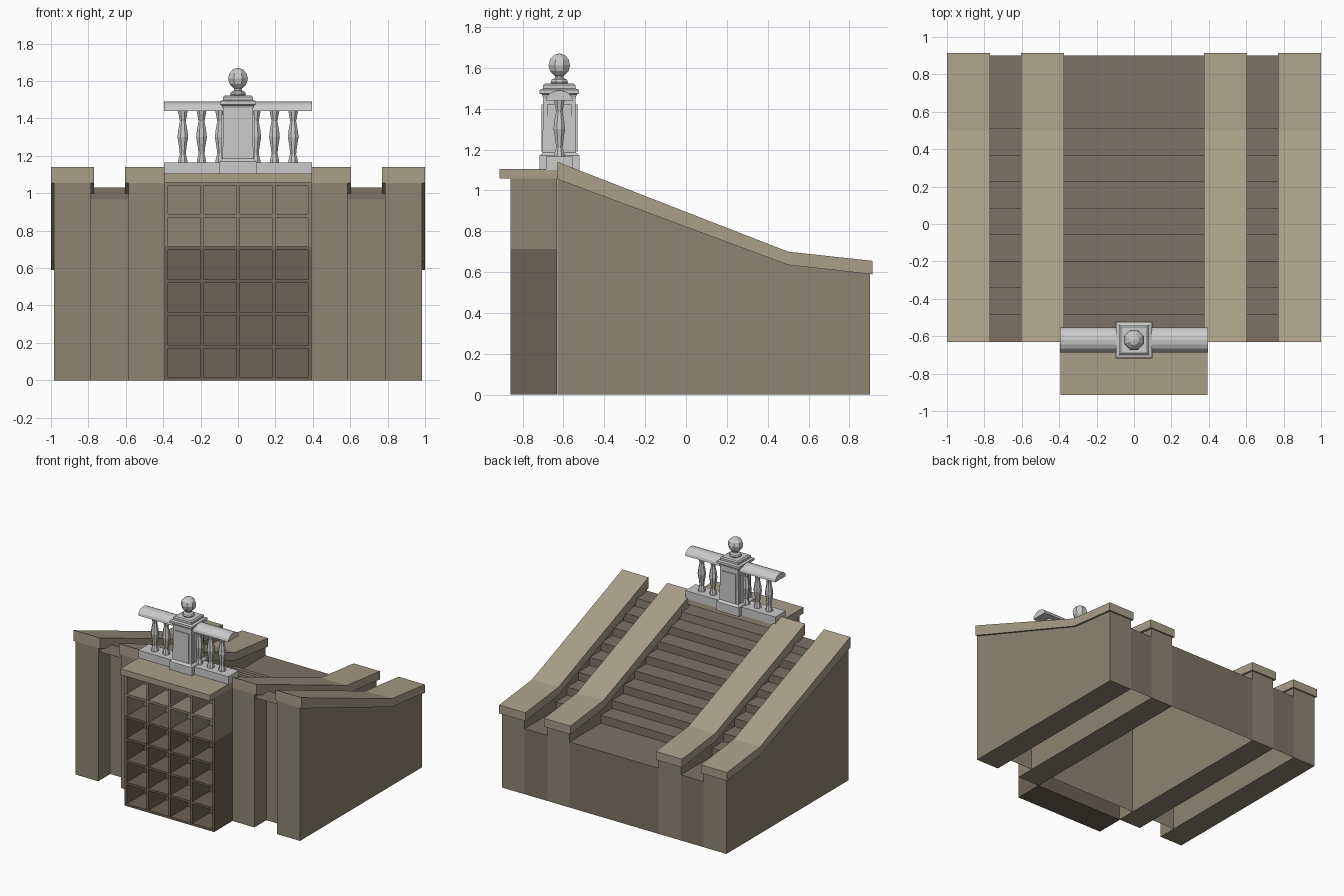
import bpy, bmesh, math

if "Cube" in bpy.data.objects:
    bpy.data.objects.remove(bpy.data.objects["Cube"])

def material(name, rgb):
    m = bpy.data.materials.new(name)
    m.diffuse_color = (*rgb, 1)
    m.use_nodes = True
    m.node_tree.nodes["Principled BSDF"].inputs["Base Color"].default_value = m.diffuse_color
    return m

CAP = material("light_stone", (0.40, 0.35, 0.25))
WALL = material("wall_stone", (0.27, 0.235, 0.17))
STEP = material("step_stone", (0.20, 0.17, 0.13))
DARK = material("dark_wood", (0.15, 0.12, 0.09))

def finish(name, bm, mat=None):
    me = bpy.data.meshes.new(name)
    bm.to_mesh(me)
    bm.free()
    ob = bpy.data.objects.new(name, me)
    bpy.context.collection.objects.link(ob)
    if mat:
        me.materials.append(mat)
    return ob

def extrude_x(name, pts, x0, x1, mat=None, closed=True):
    """Sweep a (y, z) profile along x, as a solid or an open sheet."""
    bm = bmesh.new()
    a = [bm.verts.new((x0, y, z)) for y, z in pts]
    b = [bm.verts.new((x1, y, z)) for y, z in pts]
    n = len(pts)
    for i in range(n if closed else n - 1):
        j = (i + 1) % n
        bm.faces.new((a[i], a[j], b[j], b[i]))
    if closed:
        bm.faces.new(a)
        bm.faces.new(b)
        bmesh.ops.recalc_face_normals(bm, faces=bm.faces)
    return finish(name, bm, mat)

def box(name, x0, x1, y0, y1, z0, z1, mat=None):
    return extrude_x(name, [(y0, z0), (y1, z0), (y1, z1), (y0, z1)], x0, x1, mat)

def lathe(name, prof, x, y, sides, turn=0.0):
    """Stack of n-sided rings from (radius, z) pairs."""
    bm = bmesh.new()
    rings = []
    for r, z in prof:
        rings.append([bm.verts.new((x + r * math.cos(turn + k * math.tau / sides),
                                    y + r * math.sin(turn + k * math.tau / sides), z))
                      for k in range(sides)])
    for lo, hi in zip(rings, rings[1:]):
        for k in range(sides):
            m = (k + 1) % sides
            bm.faces.new((lo[k], lo[m], hi[m], hi[k]))
    bm.faces.new(rings[0][::-1])
    bm.faces.new(rings[-1])
    return finish(name, bm)

# Sloping walls with overhanging caps
body = [(-0.63, 0), (0.90, 0), (0.90, 0.59), (0.50, 0.635), (-0.63, 1.055)]
cap = [(-0.63, 1.055), (0.50, 0.635), (0.913, 0.589), (0.913, 0.655), (0.50, 0.70), (-0.63, 1.14)]
for s, side in ((-1, "left"), (1, "right")):
    for label, b0, b1, c0, c1 in (("inner", 0.39, 0.585, 0.375, 0.605),
                                  ("outer", 0.785, 0.985, 0.77, 1.0)):
        extrude_x(f"{label}_wall_{side}", body, *sorted((s * b0, s * b1)), WALL)
        extrude_x(f"{label}_cap_{side}", cap, *sorted((s * c0, s * c1)), CAP)

# Three flights of steps, open underneath, with a recessed front panel
steps = [(0.90, 0.0), (0.90, 0.52)]
for i in range(8):
    y = 0.51 - i * 0.1415
    steps += [(y, 0.52 + i * 0.06375), (y, 0.52 + (i + 1) * 0.06375)]
steps.append((-0.63, 1.03))
for label, x0, x1 in (("middle", -0.39, 0.39), ("left", -0.785, -0.585), ("right", 0.585, 0.785)):
    extrude_x(f"steps_{label}", steps, x0, x1, STEP, closed=False)
    extrude_x(f"front_panel_{label}", [(-0.48, 1.03), (-0.48, 0)], x0, x1, WALL, closed=False)

# Open rack of 4 x 6 compartments
W, T = 0.393, 0.009
levels = [0.009, 0.18, 0.354, 0.53, 0.705, 0.88, 1.05]
for i, z in enumerate(levels):
    box(f"rack_shelf_{i}", -W, W, -0.86, -0.635, z - T, z + T, DARK if i < 5 else WALL)
for i in range(5):
    x = (-W + T) + i * (W - T) / 2
    box(f"rack_upright_lower_{i}", x - T, x + T, -0.858, -0.636, 0, 0.705, DARK)
    box(f"rack_upright_upper_{i}", x - T, x + T, -0.858, -0.636, 0.705, 1.055, WALL)
box("rack_back_lower", -W, W, -0.645, -0.632, 0, 0.705, DARK)
box("rack_back_upper", -W, W, -0.645, -0.632, 0.705, 1.055, WALL)
box("rack_top_slab", -W, W, -0.913, -0.56, 1.058, 1.105, CAP)

# Balustrade: base, half-round rail, turned balusters
CY = -0.62
box("balustrade_base", -0.395, 0.395, CY - 0.065, CY + 0.065, 1.10, 1.165)
rail = [(CY + 0.066 * math.cos(a * math.pi / 8), 1.44 + 0.05 * math.sin(a * math.pi / 8))
        for a in range(9)]
extrude_x("handrail", rail, -0.395, 0.395)
turned = [(0.028, 1.16), (0.026, 1.18), (0.017, 1.21), (0.022, 1.25), (0.031, 1.30),
          (0.026, 1.34), (0.017, 1.385), (0.024, 1.42), (0.029, 1.445)]
for i in range(3):
    for s in (-1, 1):
        lathe(f"baluster_{'left' if s < 0 else 'right'}_{i}", turned,
              s * (0.095 + 0.1 * i), CY, 8, math.pi / 8)

# Square post with mouldings and raised panels
q = math.sqrt(2)
post = [(0.098, 1.10), (0.098, 1.17), (0.082, 1.185), (0.08, 1.455), (0.086, 1.47),
        (0.097, 1.474), (0.097, 1.492), (0.08, 1.498), (0.08, 1.515), (0.07, 1.522)]
lathe("post", [(r * q, z) for r, z in post], 0, CY, 4, math.pi / 4)
for s, name in ((-1, "front"), (1, "back")):
    box(f"post_panel_{name}", -0.06, 0.06, *sorted((CY + s * 0.07, CY + s * 0.088)), 1.19, 1.42)
for s, name in ((-1, "left"), (1, "right")):
    box(f"post_panel_{name}", *sorted((s * 0.07, s * 0.088)), CY - 0.06, CY + 0.06, 1.19, 1.42)

# Ball finial
finial = [(0.04, 1.52), (0.046, 1.53), (0.04, 1.542), (0.022, 1.55), (0.022, 1.56)]
finial += [(0.057 * math.sin(a), 1.613 - 0.057 * math.cos(a))
           for a in (math.pi * k / 6 for k in range(1, 6))] + [(0.002, 1.67)]
lathe("ball_finial", finial, 0, CY, 8, math.pi / 8)
